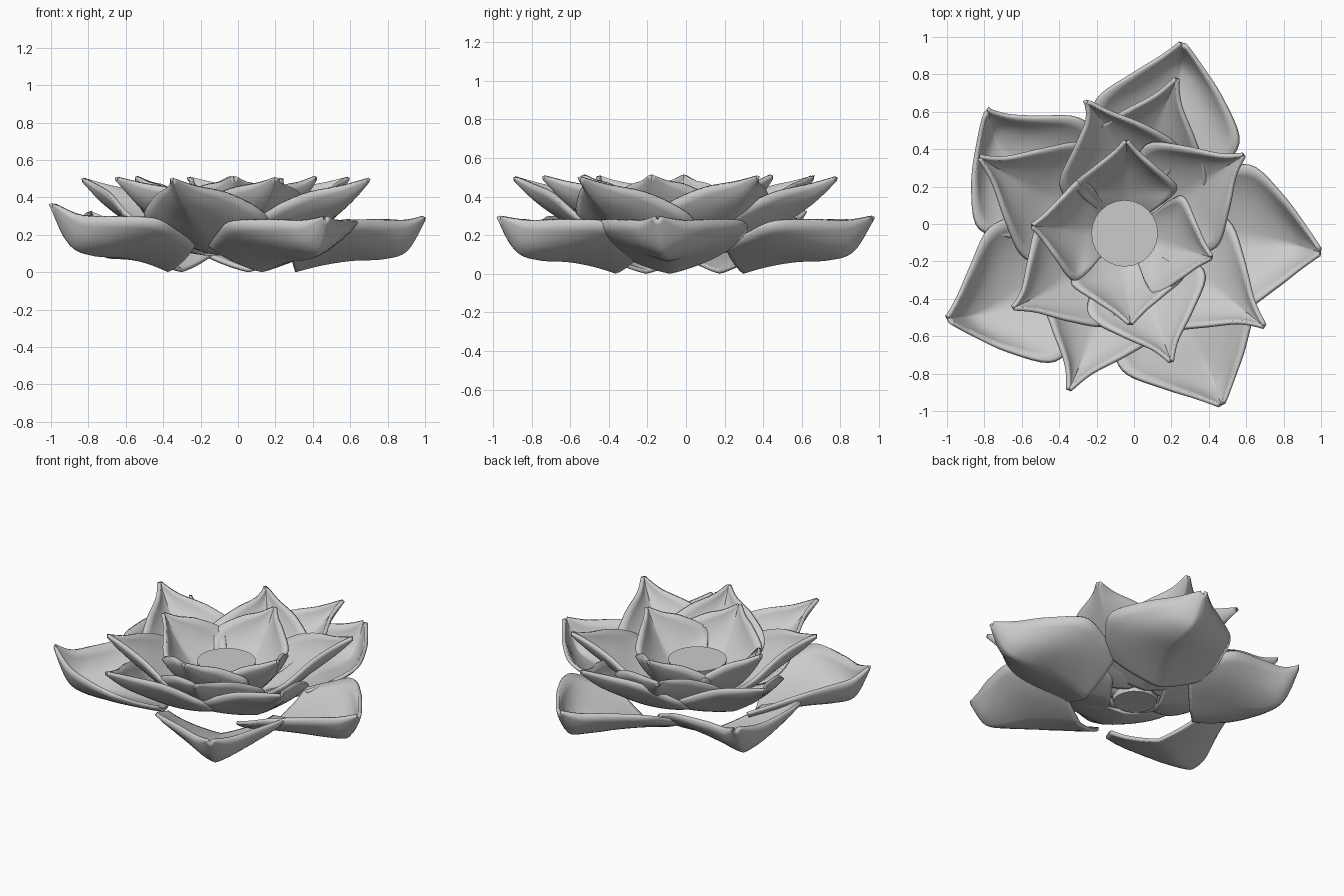
import bpy, bmesh, math

if "Cube" in bpy.data.objects:
    bpy.data.objects.remove(bpy.data.objects["Cube"])

CX, CY = -0.05, -0.05      # flower axis


def spline(pts, t):
    """Catmull-Rom through rows of values, t in 0..1."""
    n = len(pts) - 1
    i = min(int(t * n), n - 1)
    f = t * n - i
    p0, p1, p2, p3 = (pts[max(0, min(n, k))] for k in (i - 1, i, i + 1, i + 2))
    return [0.5 * (2*b + (c - a)*f + (2*a - 5*b + 4*c - d)*f*f + (3*b - a - 3*c + d)*f**3)
            for a, b, c, d in zip(p0, p1, p2, p3)]


def petal(name, tip, stations, zscale=1.0, skew=0.0, wide=1.0, thick=0.022, nu=24, nv=16):
    """Cupped petal. Station = (radius fraction, keel z, half width, edge lift)."""
    dx, dy = tip[0] - CX, tip[1] - CY
    R = math.hypot(dx, dy)
    dx, dy = dx / R, dy / R
    bm = bmesh.new()
    grid = []
    for i in range(nu + 1):
        r, z, w, lift = spline(stations, i / nu)
        k = 1 - i / nu
        row = []
        for j in range(nv + 1):
            s = 2 * j / nv - 1
            lat = w * wide * s + skew * math.sin(math.pi * k)
            rad = r * R
            a = 0.4 + 0.4 * k                        # keeled root, rolled rim at tip
            h = z * zscale + lift * (a * abs(s) ** 1.2 + (1 - a) * abs(s) ** 4)
            row.append(bm.verts.new((CX + dx*rad - dy*lat, CY + dy*rad + dx*lat, max(0, h))))
        grid.append(row)
    for i in range(nu):
        for j in range(nv):
            bm.faces.new((grid[i][j], grid[i+1][j], grid[i+1][j+1], grid[i][j+1]))
    finish(name, bm, thick)


def finish(name, bm, thick=0):
    me = bpy.data.meshes.new(name)
    bm.to_mesh(me)
    bm.free()
    ob = bpy.data.objects.new(name, me)
    bpy.context.collection.objects.link(ob)
    if thick:
        m = ob.modifiers.new("thickness", 'SOLIDIFY')
        m.thickness = thick
        m.offset = 1
    bpy.ops.object.select_all(action='DESELECT')
    ob.select_set(True)
    bpy.context.view_layer.objects.active = ob
    bpy.ops.object.shade_smooth_by_angle(angle=math.radians(40))


# Outer ring: low, wide, bowl shaped petals with a broad keeled root
outer = [(0.34, 0.0, 0.33, 0.14), (0.47, 0.035, 0.38, 0.16), (0.62, 0.06, 0.395, 0.20),
         (0.79, 0.07, 0.25, 0.205), (0.91, 0.115, 0.12, 0.16), (1.0, 0.275, 0.022, 0.02)]
for i, (tip, zs, sk) in enumerate([((0.26, 0.97), 1, -0.05), ((1.0, -0.15), 1, 0.03),
                                   ((0.47, -0.97), 1, 0.03), ((-1.0, -0.51), 1.25, 0.06),
                                   ((-0.79, 0.61), 1.1, 0.11)]):
    petal(f"outer_petal_{i+1}", tip, outer, zs, sk)

# Middle rings: long and short rising petals
middle = [(0.17, 0.09, 0.18, 0.05), (0.33, 0.115, 0.32, 0.10), (0.49, 0.165, 0.345, 0.14),
          (0.68, 0.265, 0.22, 0.145), (0.86, 0.37, 0.08, 0.09), (1.0, 0.48, 0.014, 0.02)]
for i, tip in enumerate([(0.23, 0.78), (0.70, -0.55), (-0.35, -0.89), (-0.83, 0.36)]):
    petal(f"middle_petal_{i+1}", tip, middle, skew=0.02)

upper = [(0.19, 0.10, 0.16, 0.05), (0.34, 0.135, 0.29, 0.11), (0.50, 0.19, 0.33, 0.15),
         (0.70, 0.29, 0.205, 0.145), (0.87, 0.39, 0.075, 0.085), (1.0, 0.485, 0.014, 0.02)]
for i, (tip, sk) in enumerate([((0.59, 0.37), 0), ((0.20, -0.74), 0),
                               ((-0.65, -0.45), 0.03), ((-0.26, 0.66), -0.08)]):
    petal(f"upper_petal_{i+1}", tip, upper, skew=sk)

# Inner ring: small cup around the centre
inner = [(0.25, 0.11, 0.14, 0.05), (0.37, 0.15, 0.23, 0.13), (0.52, 0.205, 0.275, 0.17),
         (0.72, 0.295, 0.165, 0.16), (0.87, 0.39, 0.075, 0.09), (1.0, 0.49, 0.014, 0.02)]
for i, (tip, wd) in enumerate([((-0.04, 0.45), 1), ((0.42, -0.18), 1),
                               ((-0.02, -0.54), 1.1), ((-0.55, -0.01), 1)]):
    petal(f"inner_petal_{i+1}", tip, inner, wide=wd)

# Central seed pod
bm = bmesh.new()
bmesh.ops.create_cone(bm, cap_ends=True, segments=24, radius1=0.13, radius2=0.178, depth=0.25)
bmesh.ops.translate(bm, verts=bm.verts, vec=(CX, CY, 0.215))
finish("seed_pod", bm)
